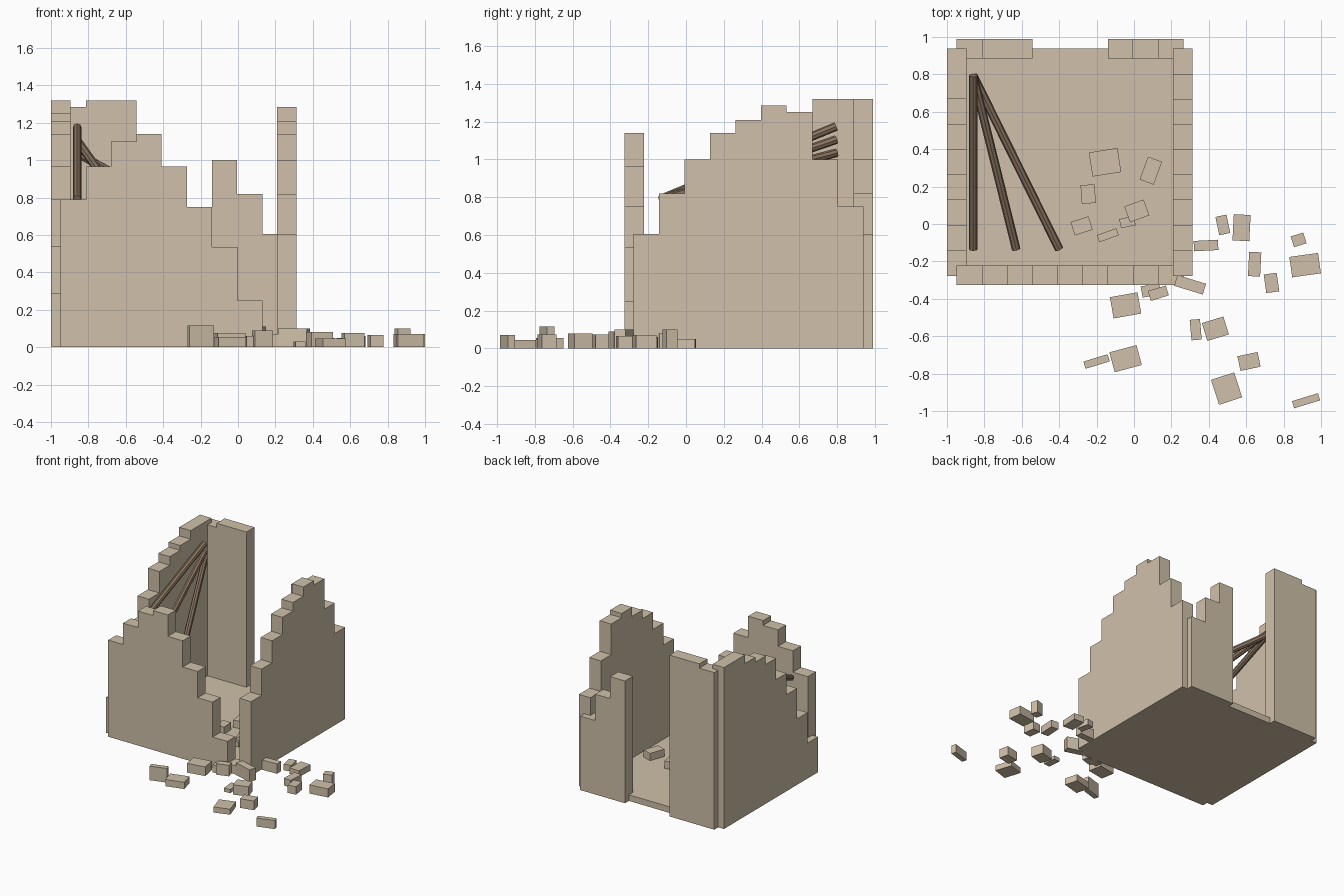
import bpy
import bmesh
from math import radians
from mathutils import Matrix, Vector

if "Cube" in bpy.data.objects:
    bpy.data.objects.remove(bpy.data.objects["Cube"], do_unlink=True)


def make_material(name, rgb):
    material = bpy.data.materials.new(name)
    material.use_nodes = True
    colour = (*rgb, 1)
    material.diffuse_color = colour
    material.node_tree.nodes["Principled BSDF"].inputs["Base Color"].default_value = colour
    return material


stone = make_material("tan_stone", (0.63, 0.53, 0.4))
timber = make_material("brown_timber", (0.26, 0.18, 0.12))


def add_object(name, bm, material):
    bmesh.ops.recalc_face_normals(bm, faces=bm.faces)
    mesh = bpy.data.meshes.new(name)
    bm.to_mesh(mesh)
    bm.free()
    mesh.materials.append(material)
    result = bpy.data.objects.new(name, mesh)
    bpy.context.collection.objects.link(result)
    return result


def add_box(name, centre, size, angle=0):
    bm = bmesh.new()
    placement = (Matrix.Translation(centre)
                 @ Matrix.Rotation(radians(angle), 4, "Z")
                 @ Matrix.Diagonal((*size, 1)))
    bmesh.ops.create_cube(bm, size=1, matrix=placement)
    return add_object(name, bm, stone)


COLUMN = 0.135      # width of one broken step
THICKNESS = 0.104   # wall thickness
FLOOR_TOP = 0.05


def stepped_wall(name, axis, start, offset, heights):
    """Extrude a stepped outline running along the x or y axis."""
    outline = [(start, 0)]
    for index, height in enumerate(heights):
        left = start + index * COLUMN
        outline += [(left, height), (left + COLUMN, height)]
    outline.append((start + len(heights) * COLUMN, 0))

    # Drop the repeated points where neighbouring steps are level
    outline = list(dict.fromkeys(outline))
    along_x = axis == "x"
    bm = bmesh.new()
    corners = [bm.verts.new((along, offset, z) if along_x else (offset, along, z))
               for along, z in outline]
    face = bm.faces.new(corners)
    extruded = bmesh.ops.extrude_face_region(bm, geom=[face])
    moved = [item for item in extruded["geom"] if isinstance(item, bmesh.types.BMVert)]
    push = Vector((0, THICKNESS, 0)) if along_x else Vector((THICKNESS, 0, 0))
    bmesh.ops.translate(bm, vec=push, verts=moved)
    return add_object(name, bm, stone)


# Floor slab
add_box("floor", (-0.343, 0.331, FLOOR_TOP / 2), (1.21, 1.215, FLOOR_TOP))

# Ruined walls, the back one split by a wide breach
stepped_wall("front_wall", "x", -0.948, -0.325,
             [0.79, 0.965, 1.1, 1.14, 0.965, 0.75, 0.535, 0.25, 0.07])
stepped_wall("left_wall", "y", -0.277, 0.209,
             [0.605, 0.82, 1, 1.14, 1.21, 1.285, 1.25, 1, 0.75])
stepped_wall("right_wall", "y", -0.277, -1,
             [0.29, 0.54, 0.79, 0.965, 1.14, 1.21, 1.25, 1.32, 1.32])
stepped_wall("back_wall_right_part", "x", -0.948, 0.885, [1.285, 1.32, 1.32])
stepped_wall("back_wall_left_part", "x", -0.14, 0.885, [1, 0.82, 0.605])


# Fallen roof beams fanning out from the back corner
def add_beam(name, top, foot, radius=0.023):
    top, foot = Vector(top), Vector(foot)
    direction = top - foot
    placement = (Matrix.Translation((top + foot) / 2)
                 @ direction.to_track_quat("Z", "Y").to_matrix().to_4x4())
    bm = bmesh.new()
    bmesh.ops.create_cone(bm, cap_ends=True, segments=8, radius1=radius,
                          radius2=radius, depth=direction.length, matrix=placement)
    return add_object(name, bm, timber)


beam_ends = [("right", -0.86, 1.175, 0.79), ("middle", -0.63, 1.105, 0.785),
             ("left", -0.4, 1.035, 0.79)]
for side, foot_x, top_z, foot_z in beam_ends:
    add_beam(side + "_fallen_beam", (-0.86, 0.795, top_z), (foot_x, -0.135, foot_z))


# Loose rubble blocks: x, y, width, depth, height, turn in degrees
def scatter(name, blocks, ground):
    for number, (x, y, width, depth, height, turn) in enumerate(blocks, start=1):
        add_box(f"{name}_{number}", (x, y, ground + height / 2),
                (width, depth, height), turn)


inside_blocks = [
    (-.155, .33, .155, .13, .06, 9),
    (.09, .285, .08, .13, .06, -20),
    (-.245, .16, .075, .1, .06, 4),
    (-.28, -.01, .1, .075, .05, 18),
    (-.14, -.06, .11, .04, .05, 20),
    (.015, .07, .11, .09, .07, 20),
    (-.035, .01, .08, .05, .04, 12),
]
near_blocks = [
    (.475, -.005, .06, .1, .05, 12),
    (.575, -.02, .09, .14, .05, -3),
    (.385, -.115, .13, .055, .08, 3),
    (.3, -.325, .16, .06, .1, -17),
    (.13, -.37, .1, .055, .09, 17),
    (.09, -.355, .1, .06, .06, 10),
    (-.045, -.435, .15, .115, .075, 10),
    (.33, -.565, .055, .11, .03, 5),
    (.435, -.56, .12, .1, .08, 17),
]
far_blocks = [
    (.88, -.085, .07, .06, .1, 18),
    (.645, -.215, .065, .13, .06, -3),
    (.915, -.22, .155, .11, .07, 8),
    (.735, -.315, .07, .1, .065, 8),
    (-.045, -.72, .15, .11, .055, 15),
    (-.2, -.735, .135, .04, .115, 17),
    (.615, -.735, .11, .08, .075, 12),
    (.495, -.88, .13, .14, .045, 18),
    (.92, -.945, .145, .04, .07, 17),
]
scatter("inside_rubble", inside_blocks, FLOOR_TOP)
scatter("near_rubble", near_blocks, 0)
scatter("far_rubble", far_blocks, 0)
